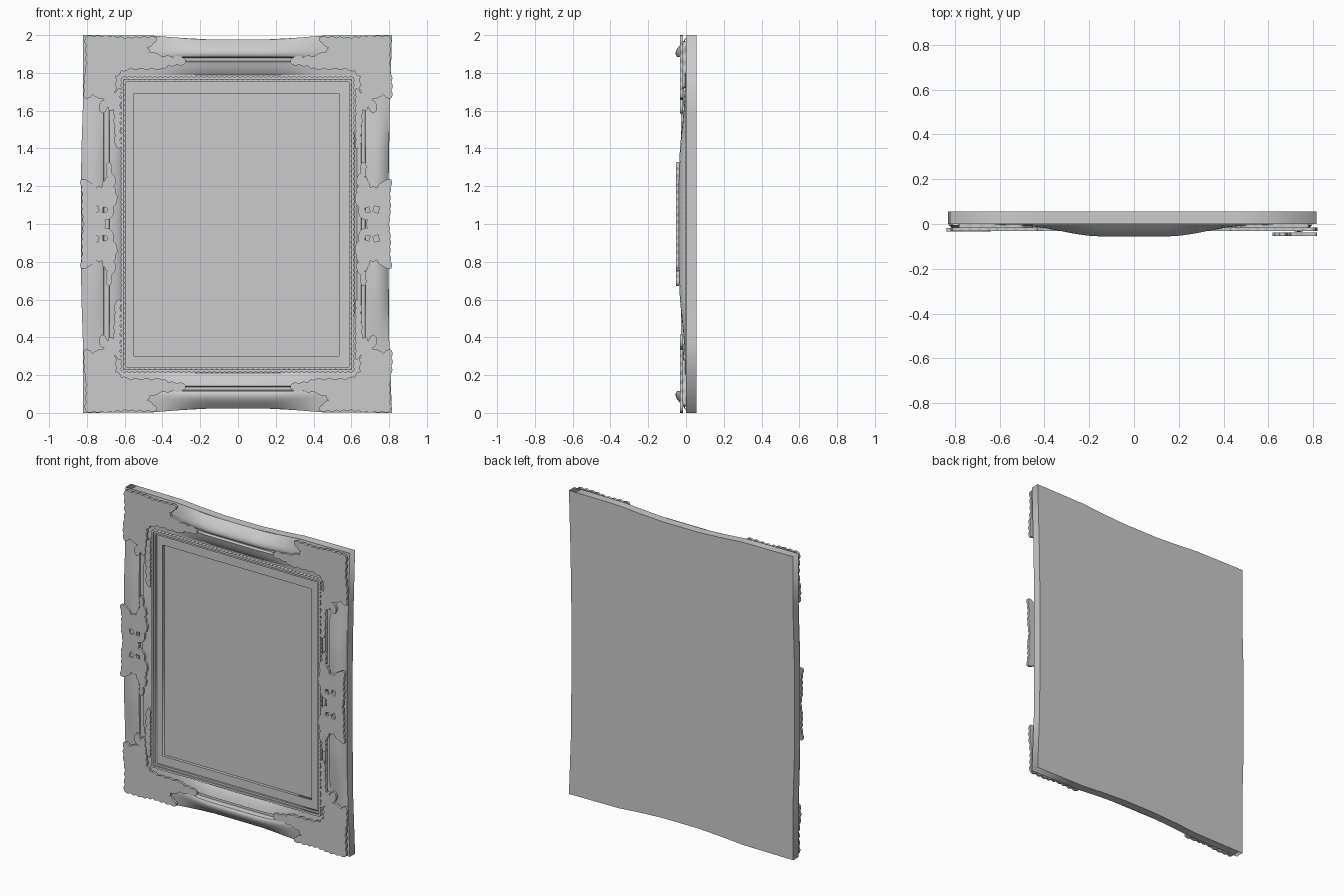
import bpy, bmesh
from math import sin, pi, hypot, radians
from mathutils import Matrix

if "Cube" in bpy.data.objects:
    bpy.data.objects.remove(bpy.data.objects["Cube"])


def scallop(pts, amp, step, samples=5):
    """Turn a closed outline into a carved, lobed edge."""
    area = sum(a[0] * b[1] - b[0] * a[1] for a, b in zip(pts, pts[1:] + pts[:1]))
    if area < 0:
        pts = pts[::-1]
    out = []
    for (ax, ay), (bx, by) in zip(pts, pts[1:] + pts[:1]):
        dx, dy = bx - ax, by - ay
        length = hypot(dx, dy)
        n = max(1, round(length / step))
        a = min(amp, length / n * 0.3)
        for i in range(n * samples):
            t = i / (n * samples)
            h = a * abs(sin(pi * n * t))
            out.append((ax + dx * t + dy / length * h, ay + dy * t - dx / length * h))
    return out


def plate(name, loops, y_front, y_back):
    """Flat board in the xz plane; further loops are holes."""
    cu = bpy.data.curves.new(name, 'CURVE')
    cu.dimensions = '2D'
    cu.fill_mode = 'BOTH'
    cu.extrude = (y_back - y_front) / 2
    for pts in loops:
        sp = cu.splines.new('POLY')
        sp.points.add(len(pts) - 1)
        for p, (x, z) in zip(sp.points, pts):
            p.co = (x, z, 0, 1)
        sp.use_cyclic_u = True
    ob = bpy.data.objects.new(name, cu)
    bpy.context.collection.objects.link(ob)
    bpy.ops.object.select_all(action='DESELECT')
    ob.select_set(True)
    bpy.context.view_layer.objects.active = ob
    bpy.ops.object.convert(target='MESH')
    ob = bpy.context.view_layer.objects.active
    ob.data.transform(Matrix.Translation((0, (y_front + y_back) / 2, 0))
                      @ Matrix.Rotation(radians(90), 4, 'X'))
    return ob


def rect(x0, x1, z0, z1):
    return [(x0, z0), (x1, z0), (x1, z1), (x0, z1)]


def swell(s, flat, end):
    t = min(1, max(0, (end - abs(s)) / (end - flat)))
    return t * t * (3 - 2 * t)


def moulding(name, profile, half, flat, end, place, sag=0.0):
    """Sweep a profile (offset, height) along a side, swelling at mid-length."""
    bm = bmesh.new()
    n = 40
    rows = []
    for i in range(n + 1):
        s = -half + 2 * half * i / n
        k = swell(s, flat, end)
        row = []
        for j, (o, h) in enumerate(profile):
            edge = sag * (1 - k) if j < 2 else 0
            row.append(bm.verts.new(place(s, o + edge, -0.002 - h * (0.12 + 0.88 * k))))
        rows.append(row)
    for a, b in zip(rows, rows[1:]):
        for j in range(len(profile) - 1):
            bm.faces.new((a[j], a[j + 1], b[j + 1], b[j]))
    bmesh.ops.recalc_face_normals(bm, faces=bm.faces)
    if sum(f.normal.y for f in bm.faces) > 0:
        bmesh.ops.reverse_faces(bm, faces=bm.faces)
    me = bpy.data.meshes.new(name)
    bm.to_mesh(me)
    bm.free()
    ob = bpy.data.objects.new(name, me)
    bpy.context.collection.objects.link(ob)
    bpy.ops.object.select_all(action='DESELECT')
    ob.select_set(True)
    bpy.context.view_layer.objects.active = ob
    bpy.ops.object.shade_smooth_by_angle(angle=radians(35))


# Backing board with gently curved edges, and the front ledge around the picture
top = [(0.815, 2), (0.45, 1.997), (0.3, 1.985), (0.13, 1.976), (-0.13, 1.976),
       (-0.3, 1.985), (-0.45, 1.997), (-0.82, 2)]
left = [(-0.82, 1.6), (-0.83, 1.25), (-0.83, 0.75), (-0.82, 0.4)]
right = [(0.8, 0.4), (0.797, 0.8), (0.797, 1.2), (0.803, 1.58)]
outline = top + left + [(x, 2 - z) for x, z in top[::-1]] + right
outline = [p for p in outline]
plate("picture_panel_and_back", [outline], 0.02, 0.055)
plate("front_ledge", [outline, rect(-0.55, 0.535, 0.3, 1.69)], 0.0, 0.02)

# Swelling top and bottom mouldings
h_prof = [(1.977, 0), (1.965, 0.012), (1.945, 0.032), (1.925, 0.047), (1.908, 0.053),
          (1.895, 0.052), (1.885, 0.045), (1.88, 0.012), (1.862, 0.012),
          (1.857, 0.03), (1.83, 0.022), (1.80, 0.008), (1.79, 0)]
moulding("top_moulding", h_prof, 0.62, 0.15, 0.5, lambda s, o, y: (s, y, o), 0.018)
moulding("bottom_moulding", h_prof, 0.62, 0.15, 0.5, lambda s, o, y: (s, y, 2 - o), 0.018)

# Swelling side mouldings with a dark slot inside
r_prof = [(0.797, 0), (0.785, 0.014), (0.76, 0.029), (0.735, 0.034), (0.70, 0.027),
          (0.676, 0.018), (0.672, 0), (0.655, 0), (0.652, 0.02), (0.63, 0.018), (0.615, 0)]
l_prof = [(0.83, 0), (0.815, 0.012), (0.79, 0.022), (0.76, 0.025), (0.73, 0.021),
          (0.712, 0.014), (0.709, 0), (0.682, 0), (0.679, 0.02), (0.64, 0.018), (0.615, 0)]
moulding("right_moulding", r_prof, 0.8, 0.3, 0.72, lambda s, o, y: (o, y, 1 + s))
moulding("left_moulding", l_prof, 0.8, 0.3, 0.72, lambda s, o, y: (-o, y, 1 + s), -0.01)

# Carved corner ornaments
corner = [(0.43, 1.987), (0.52, 1.985), (0.6, 1.982), (0.68, 1.992), (0.805, 1.99),
          (0.8, 1.85), (0.812, 1.75), (0.81, 1.665), (0.77, 1.685), (0.70, 1.66),
          (0.735, 1.63), (0.72, 1.585), (0.69, 1.62), (0.665, 1.6), (0.652, 1.7),
          (0.648, 1.78), (0.62, 1.81), (0.57, 1.825), (0.40, 1.825), (0.37, 1.84),
          (0.28, 1.85), (0.29, 1.88), (0.40, 1.885), (0.47, 1.91), (0.485, 1.935),
          (0.45, 1.955)]
for sx, xn in ((1, "right"), (-1, "left")):
    for sz, zn in ((1, "top"), (-1, "bottom")):
        pts = [(sx * x, 1 + sz * (z - 1)) for x, z in corner]
        plate(f"{zn}_{xn}_corner_ornament", [scallop(pts, 0.008, 0.05)], -0.031, -0.016)
        # Base under the inner part of the carving
        inner = [(sx * x, 1 + sz * (z - 1)) for x, z in
                 [(0.62, 1.83), (0.76, 1.72), (0.78, 1.96), (0.5, 1.95), (0.45, 1.84)]]
        plate(f"{zn}_{xn}_corner_base", [scallop(inner, 0.006, 0.06)], -0.017, 0.0)
        # Narrow leaf along the inner edge of the side
        leaf = [(sx * x, 1 + sz * (z - 1)) for x, z in
                [(0.625, 1.72), (0.672, 1.66), (0.655, 1.62), (0.648, 1.42), (0.625, 1.40)]]
        plate(f"{zn}_{xn}_side_leaf", [scallop(leaf, 0.007, 0.045)], -0.026, -0.01)

# Pierced ornaments at the middle of each side
half = [(0.795, 1.0), (0.805, 1.08), (0.802, 1.16), (0.812, 1.235), (0.77, 1.225),
        (0.735, 1.19), (0.70, 1.195), (0.685, 1.23), (0.672, 1.25), (0.675, 1.32),
        (0.655, 1.325), (0.65, 1.27), (0.628, 1.235), (0.638, 1.2), (0.62, 1.13),
        (0.64, 1.09), (0.645, 1.04), (0.685, 1.02)]
hole_a = [(0.675, 1.065), (0.7, 1.06), (0.693, 1.09), (0.672, 1.085)]
hole_b = [(0.715, 1.07), (0.74, 1.055), (0.75, 1.09), (0.722, 1.095)]
flip = lambda pts: [(x, 2 - z) for x, z in pts]
for sx, name, yf in ((1, "right", -0.053), (-1, "left", -0.034)):
    shift = 0.0 if sx > 0 else 0.02
    m = lambda pts: [(sx * (x + shift), z) for x, z in pts]
    body = scallop(m(half + flip(half[1:])[::-1]), 0.006, 0.04)
    plate(name + "_middle_ornament",
          [body] + [m(h) for h in (hole_a, hole_b, flip(hole_a), flip(hole_b))],
          yf, yf + 0.016)

# Two-row rope border around the picture
plate("outer_rope_border", [scallop(rect(-0.615, 0.61, 0.22, 1.775), 0.007, 0.027, 4),
                            rect(-0.605, 0.6, 0.23, 1.765)], -0.02, 0.001)
plate("inner_rope_border", [scallop(rect(-0.603, 0.598, 0.232, 1.763), 0.005, 0.027, 4),
                            rect(-0.592, 0.587, 0.243, 1.752)], -0.012, 0.001)
